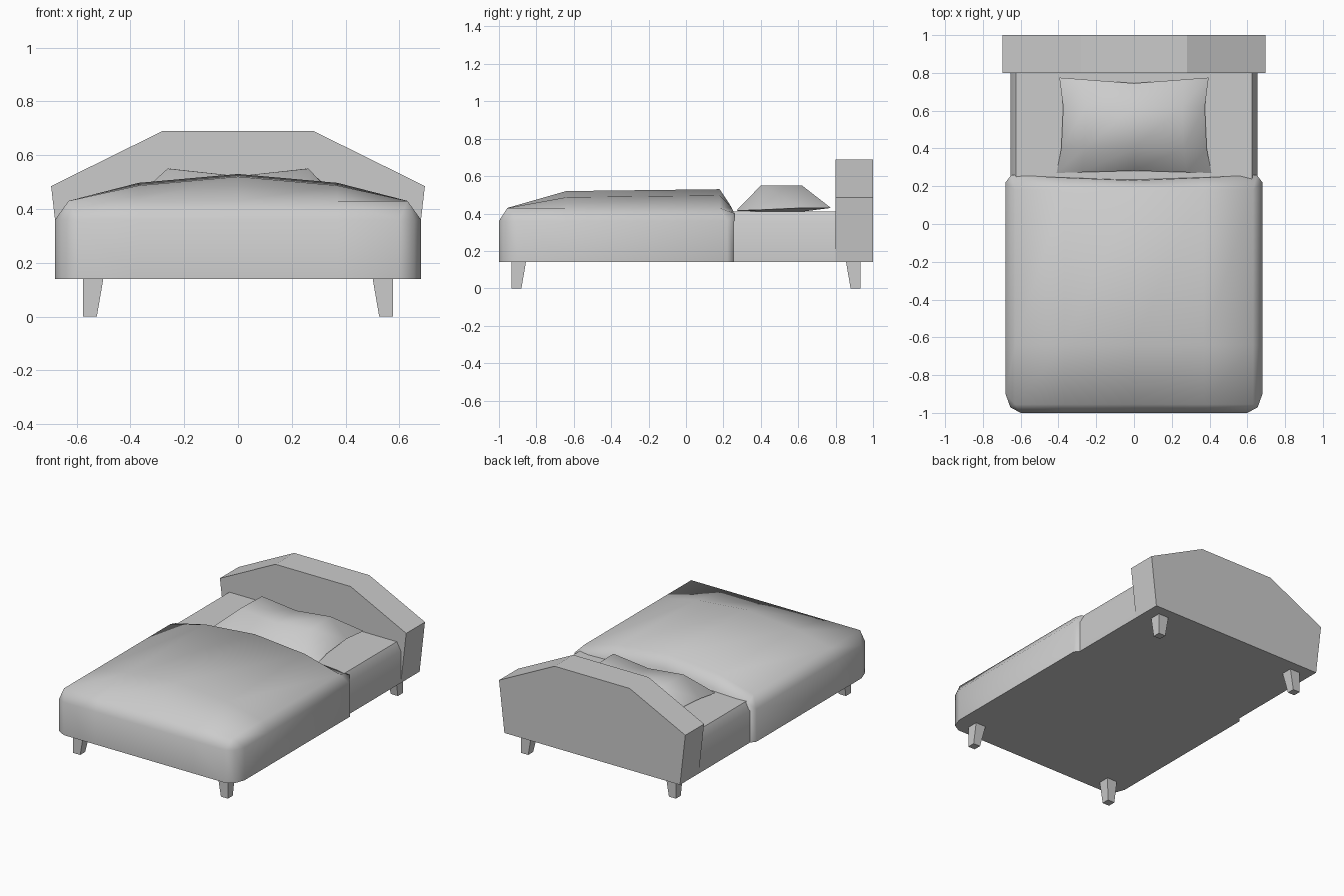
import bpy, bmesh, math

cube = bpy.data.objects.get("Cube")
if cube:
    bpy.data.objects.remove(cube, do_unlink=True)

GREY = (0.6, 0.6, 0.6, 1)
mat = bpy.data.materials.new("plain grey")
mat.use_nodes = True
mat.diffuse_color = GREY
mat.node_tree.nodes["Principled BSDF"].inputs["Base Color"].default_value = GREY


def finish(name, bm, angle=0):
    """Turn a bmesh into a named object, smooth below the given angle."""
    bmesh.ops.remove_doubles(bm, verts=bm.verts, dist=0.0005)
    bmesh.ops.recalc_face_normals(bm, faces=bm.faces)
    me = bpy.data.meshes.new(name)
    bm.to_mesh(me)
    bm.free()
    me.materials.append(mat)
    ob = bpy.data.objects.new(name, me)
    bpy.context.collection.objects.link(ob)
    if angle:
        bpy.ops.object.select_all(action="DESELECT")
        ob.select_set(True)
        bpy.context.view_layer.objects.active = ob
        bpy.ops.object.shade_smooth_by_angle(angle=math.radians(angle))


def add_rings(bm, rings, closed=True):
    """Join rings of equal length with quads and return their vertices."""
    rows = [[bm.verts.new(p) for p in r] for r in rings]
    n = len(rows[0])
    for a, b in zip(rows, rows[1:]):
        for i in range(n if closed else n - 1):
            j = (i + 1) % n
            bm.faces.new((a[i], a[j], b[j], b[i]))
    return rows


def extrude_profile(name, half, y0, y1, angle=0):
    """Extrude a mirrored x-z outline along y."""
    outline = half + [(-x, z) for x, z in reversed(half)]
    bm = bmesh.new()
    rows = add_rings(bm, [[(x, y, z) for x, z in outline] for y in (y0, y1)])
    for r in rows:
        bm.faces.new(r)
    finish(name, bm, angle)


# Headboard and mattress
extrude_profile("headboard", [(0.655, 0.14), (0.695, 0.485), (0.28, 0.69)], 0.8, 1.0)
extrude_profile("mattress", [(0.655, 0.14), (0.655, 0.355), (0.625, 0.41)], 0.2, 0.81, 60)

# Blanket: crowned top grid, rounded shoulder and straight skirt
bm = bmesh.new()
xs = [-0.63, -0.37, 0, 0.37, 0.63]
crown = [0.43, 0.487, 0.52, 0.487, 0.43]
foot = [(x, -0.955, 0.43) for x in xs]
middle = [(x, -0.64, z) for x, z in zip(xs, crown)]
head = [(x, 0.18, z + 0.01 * (abs(x) < 0.6)) for x, z in zip(xs, crown)]
add_rings(bm, [foot, middle, head], closed=False)

# Each entry pairs a top-edge point with the shoulder point below it
half = [((0, -0.955, 0.43), (0, -1, 0.36)),
        ((0.37, -0.955, 0.43), (0.37, -1, 0.36)),
        ((0.63, -0.955, 0.43), (0.60, -1, 0.36)),
        ((0.63, -0.955, 0.43), (0.655, -0.97, 0.36)),
        ((0.63, -0.955, 0.43), (0.68, -0.90, 0.36)),
        ((0.63, -0.64, 0.43), (0.68, -0.64, 0.36)),
        ((0.63, 0.18, 0.43), (0.68, 0.22, 0.36)),
        ((0.63, 0.18, 0.43), (0.65, 0.26, 0.40)),
        ((0.37, 0.18, 0.497), (0.37, 0.245, 0.43)),
        ((0, 0.18, 0.53), (0, 0.23, 0.455))]
mirror = [tuple((-x, y, z) for x, y, z in pair) for pair in half[-2:0:-1]]
pairs = half + mirror
edge = [p[0] for p in pairs]
shoulder = [p[1] for p in pairs]
hem = [(x, 0.26 if y > 0.225 else y, 0.14) for x, y, z in shoulder]
bm.faces.new(add_rings(bm, [edge, shoulder, hem])[-1])
finish("blanket", bm, 80)

# Pillow: pinched corners, puffed top, flat underside
bm = bmesh.new()
cols = [-1, -0.68, 0, 0.68, 1]


def pillow_row(width, y, bow, rim, top):
    return [(c * width, y + bow * (1 - abs(c)), rim if abs(c) == 1 else t)
            for c, t in zip(cols, top)]


flat = [0.42] * 5
puff = [0.42, 0.55, 0.522, 0.55, 0.42]
front = pillow_row(0.41, 0.27, 0.012, 0.415, flat)
back = pillow_row(0.395, 0.775, -0.03, 0.43, [0.43] * 5)
inner = [pillow_row(0.385, 0.40, 0, 0.42, puff), pillow_row(0.375, 0.62, 0, 0.43, puff)]
under = [[(x, y, min(z, 0.41) if abs(x) < 0.3 else z) for x, y, z in r] for r in inner]
add_rings(bm, [front] + inner + [back], closed=False)
add_rings(bm, [front] + under + [back], closed=False)
finish("pillow", bm, 80)

# Legs: outer sides upright, inner sides tapered
for side, sx in (("left", 1), ("right", -1)):
    for end, sy in (("front", -1), ("rear", 1)):
        bm = bmesh.new()
        rings = []
        for z, xi, yi in ((0, 0.525, 0.88), (0.145, 0.5, 0.855)):
            rings.append([(sx * x, sy * y, z) for x, y in
                          ((xi, yi), (0.577, yi), (0.577, 0.932), (xi, 0.932))])
        for r in add_rings(bm, rings):
            bm.faces.new(r)
        finish(f"{end}_{side}_leg", bm)
